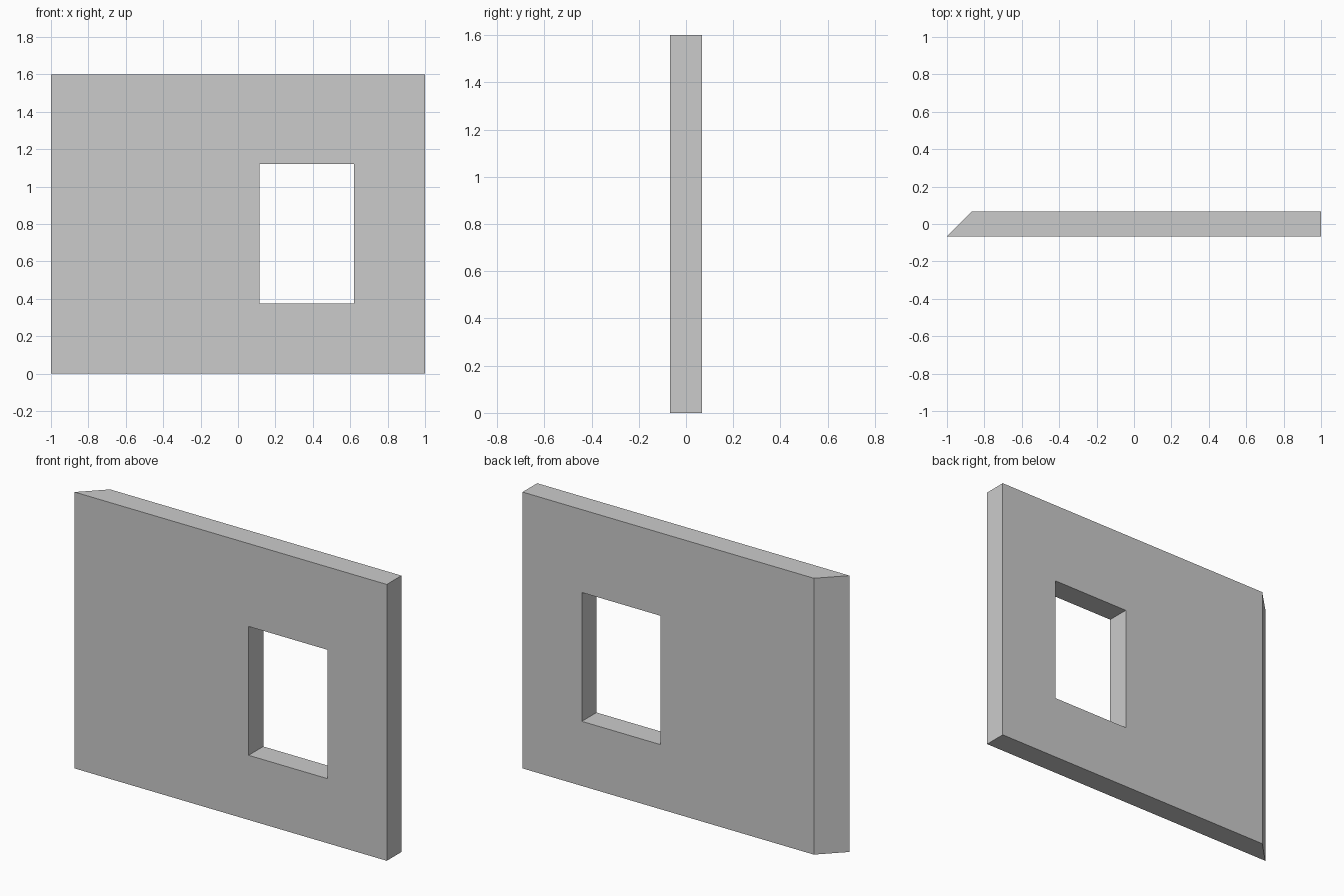
import bpy, bmesh

if "Cube" in bpy.data.objects:
    bpy.data.objects.remove(bpy.data.objects["Cube"])

HEIGHT = 1.6
HALF_T = 0.067             # half wall thickness
MITRE = 2 * HALF_T         # 45 degree mitred left end


def prism(name, plan, z0, z1):
    """Extrude a counter-clockwise plan outline from z0 up to z1."""
    bm = bmesh.new()
    base = bm.faces.new([bm.verts.new((x, y, z0)) for x, y in plan])
    top = bmesh.ops.extrude_face_region(bm, geom=[base])["geom"]
    verts = [v for v in top if isinstance(v, bmesh.types.BMVert)]
    bmesh.ops.translate(bm, verts=verts, vec=(0, 0, z1 - z0))
    if base.is_valid and not all(len(e.link_faces) == 2 for e in bm.edges):
        bmesh.ops.holes_fill(bm, edges=bm.edges[:])
    bmesh.ops.recalc_face_normals(bm, faces=bm.faces[:])
    mesh = bpy.data.meshes.new(name)
    bm.to_mesh(mesh)
    bm.free()
    obj = bpy.data.objects.new(name, mesh)
    bpy.context.collection.objects.link(obj)
    return obj


# Wall panel with one mitred end
wall = prism("wall", [(-1, -HALF_T), (1, -HALF_T), (1, HALF_T),
                      (-1 + MITRE, HALF_T)], 0, HEIGHT)

# Window opening cut straight through
cutter = prism("window_cutter", [(0.115, -0.2), (0.62, -0.2),
                                 (0.62, 0.2), (0.115, 0.2)], 0.374, 1.12)
cutter.hide_render = True
cutter.display_type = 'WIRE'
cut = wall.modifiers.new("window_opening", 'BOOLEAN')
cut.operation = 'DIFFERENCE'
cut.solver = 'EXACT'
cut.object = cutter
